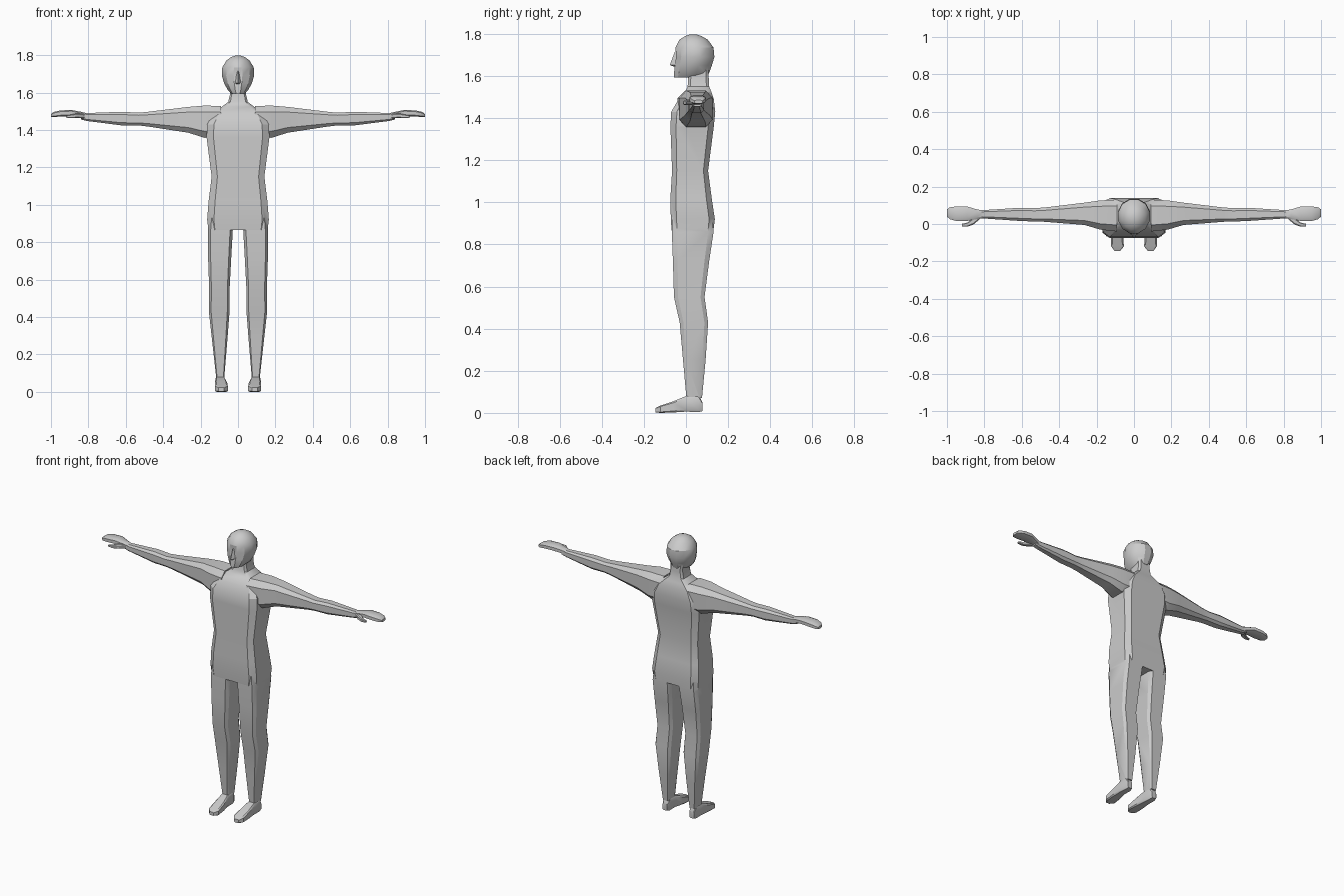
import bpy, bmesh, math

# Unit cross-sections: chamfered box for the body, rounder one for the head
def chamfered(a, b):
    return [(a, -1), (1, -b), (1, b), (a, 1), (-a, 1), (-1, b), (-1, -b), (-a, -1)]

BODY = chamfered(0.78, 0.74)
SLIM = chamfered(0.6, 0.6)
ROUND = [(math.cos(math.tau * (i + .5) / 12), math.sin(math.tau * (i + .5) / 12)) for i in range(12)]
DIAMOND = [(1, 0), (0, 1), (-1, 0), (0, -1)]


def loft(name, axis, rings, section, mirror=False):
    """Rings are (position along axis, u min, u max, v min, v max)."""
    bm = bmesh.new()
    for s in ((1, -1) if mirror else (1,)):
        loops = []
        for t, u0, u1, v0, v1 in rings:
            loop = []
            for u, v in section:
                p = (u0 + u1 + u * (u1 - u0)) / 2, (v0 + v1 + v * (v1 - v0)) / 2
                x, y, z = {'x': (t, *p), 'y': (p[0], t, p[1]), 'z': (*p, t)}[axis]
                loop.append(bm.verts.new((s * x, y, z)))
            loops.append(loop)
        n = len(section)
        for a, b in zip(loops, loops[1:]):
            for i in range(n):
                bm.faces.new((a[i], a[(i + 1) % n], b[(i + 1) % n], b[i]))
        bm.faces.new(loops[0])
        bm.faces.new(loops[-1])
    bmesh.ops.recalc_face_normals(bm, faces=bm.faces)
    me = bpy.data.meshes.new(name)
    bm.to_mesh(me)
    bm.free()
    ob = bpy.data.objects.new(name, me)
    bpy.context.collection.objects.link(ob)
    return ob


def sym(*rows):
    return [(z, -w, w, f, b) for z, w, f, b in rows]


# Torso and neck
body = loft("body", 'z', sym(
    (.865, .158, -.068, .130), (.92, .165, -.072, .137), (1.02, .157, -.074, .122),
    (1.15, .141, -.066, .105), (1.36, .168, -.074, .132), (1.43, .165, -.070, .139),
    (1.49, .13, -.035, .132), (1.525, .085, -.005, .12), (1.55, .052, .008, .110),
    (1.59, .043, .01, .108), (1.64, .043, .02, .105)), BODY)

# Legs
legs = loft("legs", 'z', [
    (.07, .074, .116, .002, .076), (.25, .059, .136, -.014, .093), (.43, .045, .156, -.03, .105),
    (.55, .045, .154, -.057, .088), (.72, .036, .16, -.062, .110),
    (.86, .028, .161, -.067, .131), (.93, .03, .155, -.066, .125)], BODY, True)

# Feet
feet = loft("feet", 'y', [
    (.078, .08, .112, .008, .05), (.06, .072, .118, .004, .085), (0, .07, .12, .006, .08),
    (-.06, .058, .124, .002, .055), (-.12, .054, .122, 0, .035),
    (-.144, .074, .104, .002, .024)], BODY, True)

# Arms
arms = loft("arms", 'x', [
    (.09, -.04, .13, 1.36, 1.528), (.18, -.03, .126, 1.358, 1.53), (.265, -.005, .114, 1.385, 1.523),
    (.48, .012, .088, 1.418, 1.497), (.53, .013, .085, 1.424, 1.492), (.62, .017, .086, 1.424, 1.497),
    (.81, .03, .074, 1.448, 1.49), (.84, .031, .074, 1.456, 1.492)], SLIM, True)

# Hands and thumbs
hands = loft("hands", 'x', [
    (.80, .033, .071, 1.453, 1.488), (.84, .026, .078, 1.465, 1.497), (.89, .017, .093, 1.474, 1.507),
    (.95, .016, .094, 1.472, 1.504), (.985, .026, .089, 1.468, 1.496),
    (1.0, .04, .078, 1.469, 1.485)], SLIM, True)
thumbs = loft("thumbs", 'x', [
    (.82, .03, .06, 1.462, 1.485), (.86, -.004, .032, 1.463, 1.489),
    (.89, -.014, .008, 1.463, 1.483), (.92, -.013, .001, 1.466, 1.477)], SLIM, True)

# Head and nose
head = loft("head", 'z', sym(
    (1.593, .036, -.06, .085), (1.612, .056, -.06, .112), (1.65, .077, -.056, .126),
    (1.69, .089, -.05, .138), (1.735, .087, -.053, .134), (1.772, .063, -.034, .106),
    (1.79, .037, -.004, .074), (1.797, .015, .018, .052)), ROUND)
nose = loft("nose", 'z', sym(
    (1.645, .016, -.06, -.03), (1.652, .02, -.077, -.01), (1.715, .009, -.053, -.02)), DIAMOND)

# Merge all parts into one skin
bpy.context.view_layer.objects.active = body
for part in (legs, feet, arms, hands, thumbs, head, nose):
    mod = body.modifiers.new("union", 'BOOLEAN')
    mod.operation, mod.solver, mod.object = 'UNION', 'EXACT', part
    bpy.ops.object.modifier_apply(modifier=mod.name)
    bpy.data.objects.remove(part)

bpy.ops.object.select_all(action='DESELECT')
body.select_set(True)
bpy.ops.object.shade_smooth_by_angle(angle=math.radians(30))
